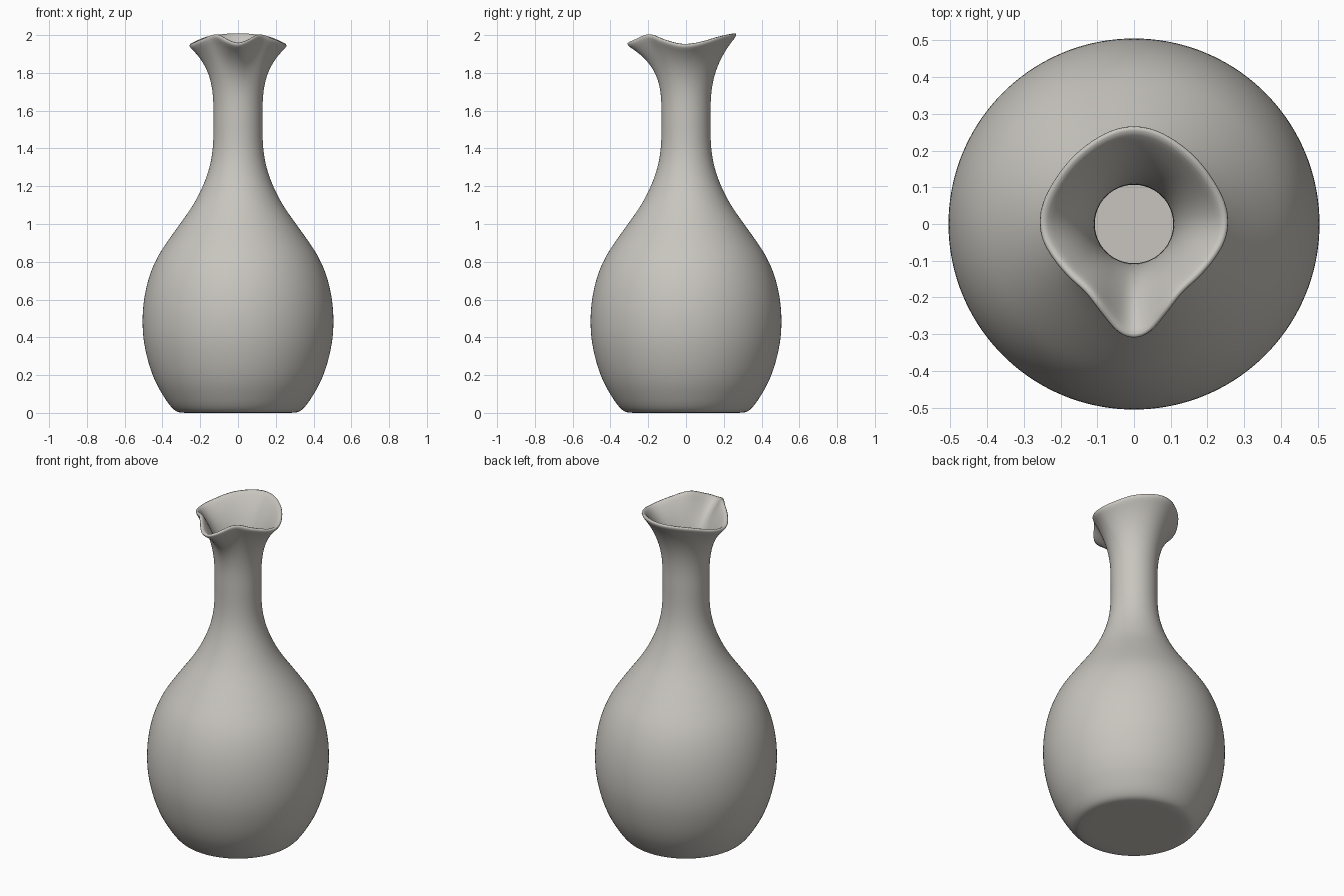
import bpy, math

cube = bpy.data.objects.get("Cube")
if cube:
    bpy.data.objects.remove(cube)

SEGMENTS = 72
LIP_ROWS = 14
LIP_START, NECK_RADIUS = 1.58, 0.13


def spline(points, x):
    """Smooth curve through (x, value) pairs."""
    n = len(points)
    i = 0
    while i < n - 2 and x > points[i + 1][0]:
        i += 1

    def slope(k):
        a, b = points[max(k - 1, 0)], points[min(k + 1, n - 1)]
        return (b[1] - a[1]) / (b[0] - a[0]) if 0 < k < n - 1 else 0.0

    (x0, y0), (x1, y1) = points[i], points[i + 1]
    h = x1 - x0
    t = (x - x0) / h
    return ((2*t**3 - 3*t**2 + 1) * y0 + (t**3 - 2*t**2 + t) * h * slope(i)
            + (3*t**2 - 2*t**3) * y1 + (t**3 - t**2) * h * slope(i + 1))


# Body silhouette: height, radius
body = [(0.05, 0.37), (0.11, 0.41), (0.22, 0.46), (0.36, 0.496), (0.48, 0.506),
        (0.6, 0.498), (0.72, 0.471), (0.83, 0.424), (0.93, 0.358), (1.02, 0.293),
        (1.11, 0.232), (1.22, 0.178), (1.32, 0.146), (1.42, 0.132), (LIP_START, NECK_RADIUS)]

# Rim shape by angle away from the spout: degrees, radius / height
rim_radius = [(0, 0.318), (8, 0.309), (18, 0.272), (34, 0.236), (50, 0.235), (66, 0.245),
              (80, 0.259), (95, 0.264), (122, 0.253), (147, 0.257), (180, 0.274)]
rim_height = [(0, 1.947), (10, 1.962), (30, 2.0), (55, 1.975), (85, 1.944),
              (105, 1.952), (140, 1.988), (180, 2.003)]


def lip_point(t, degrees):
    """Radius and height on the flared lip, t = 0 at the neck and 1 at the rim."""
    r = NECK_RADIUS + 0.127 * t**2.8 + (spline(rim_radius, degrees) - 0.257) * t**4
    z = LIP_START + (1.965 - LIP_START) * t + (spline(rim_height, degrees) - 1.965) * t**2.5
    return r, z


# Rows of rings from the base to the rim
fixed = [(0.12, 0.0), (0.24, 0.0), (0.3, 0.0), (0.325, 0.006), (0.345, 0.021)]
count = 36
for k in range(count):
    z = 0.05 + (LIP_START - 0.05) * k / count
    fixed.append((spline(body, z), z))

verts, faces = [(0, 0, 0)], []
rows = len(fixed) + LIP_ROWS + 1
for row in range(rows):
    for s in range(SEGMENTS):
        a = 2 * math.pi * s / SEGMENTS
        if row < len(fixed):
            r, z = fixed[row]
        else:
            degrees = 360 * min(s, SEGMENTS - s) / SEGMENTS
            r, z = lip_point((row - len(fixed)) / LIP_ROWS, degrees)
        verts.append((r * math.sin(a), -r * math.cos(a), z))

for s in range(SEGMENTS):
    n = (s + 1) % SEGMENTS
    faces.append((0, 1 + n, 1 + s))
    for row in range(rows - 1):
        a, b = 1 + row * SEGMENTS, 1 + (row + 1) * SEGMENTS
        faces.append((a + s, a + n, b + n, b + s))

mesh = bpy.data.meshes.new("carafe")
mesh.from_pydata(verts, [], faces)
carafe = bpy.data.objects.new("carafe", mesh)
bpy.context.collection.objects.link(carafe)
for p in mesh.polygons:
    p.use_smooth = True

# Hollow wall with a rounded rim
wall = carafe.modifiers.new("wall", 'SOLIDIFY')
wall.thickness = 0.023
wall.offset = -1
soft = carafe.modifiers.new("soft", 'SUBSURF')
soft.levels = soft.render_levels = 1

clay = bpy.data.materials.new("warm grey ceramic")
clay.use_nodes = True
colour = (0.58, 0.56, 0.52, 1)
clay.diffuse_color = colour
clay.node_tree.nodes["Principled BSDF"].inputs["Base Color"].default_value = colour
mesh.materials.append(clay)
